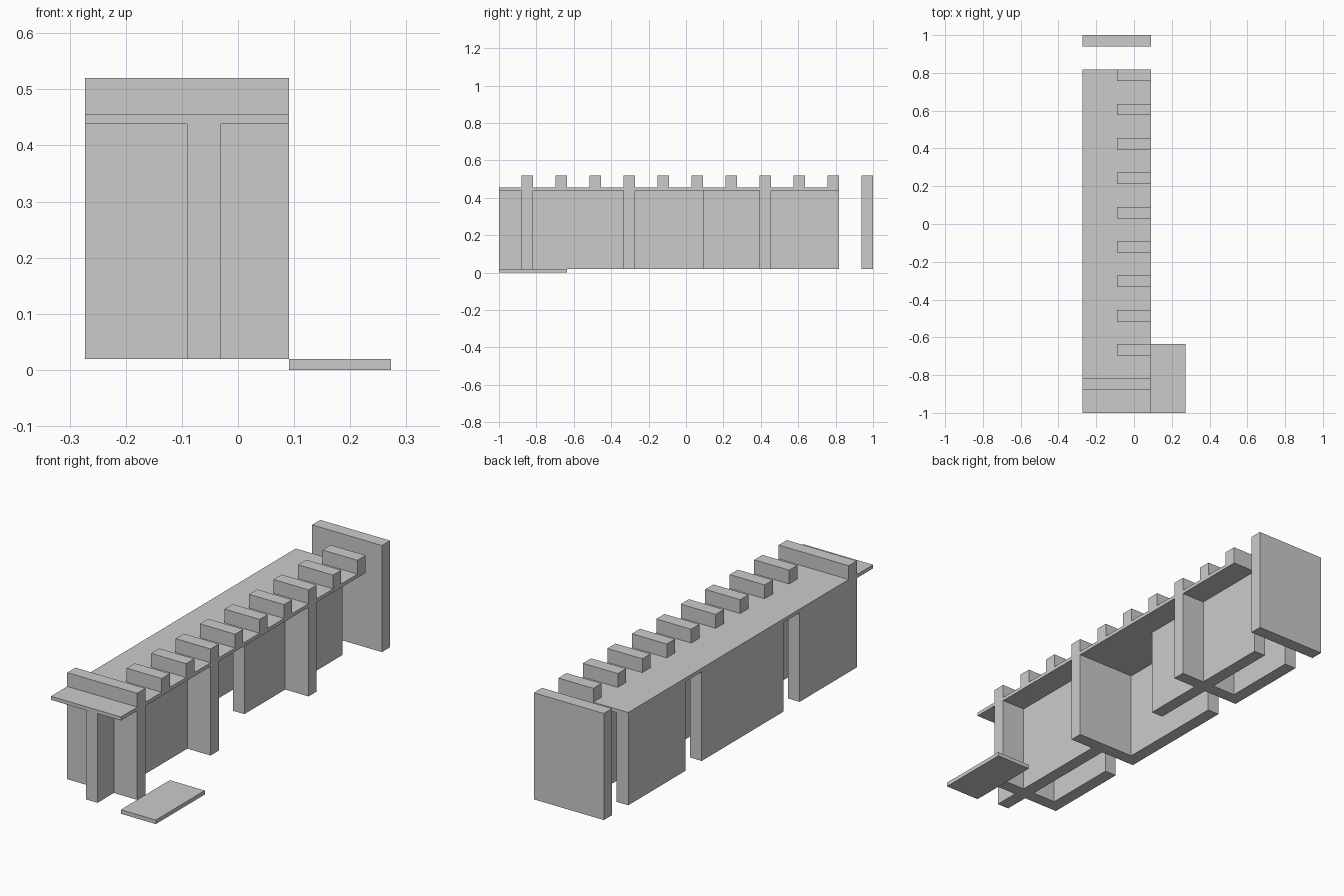
import bpy
import bmesh

if "Cube" in bpy.data.objects:
    bpy.data.objects.remove(bpy.data.objects["Cube"])

U = 2 / 11            # grid module
T = U / 3             # wall thickness
FLOOR, SLAB_LOW, SLAB_TOP, TOP = 0.019, 0.438, 0.455, 0.52
LEFT, RIGHT = -1.5 * U, 0.5 * U


def box(name, x, y, z):
    """Axis-aligned box from (min, max) ranges."""
    bm = bmesh.new()
    bmesh.ops.create_cube(bm, size=1)
    for v in bm.verts:
        for i, (lo, hi) in enumerate((x, y, z)):
            v.co[i] = lo if v.co[i] < 0 else hi
    mesh = bpy.data.meshes.new(name)
    bm.to_mesh(mesh)
    bm.free()
    obj = bpy.data.objects.new(name, mesh)
    bpy.context.collection.objects.link(obj)
    return obj


def row(n):
    """y position of grid line n, counted from the front."""
    return -1 + n * U


WIDE = (LEFT, RIGHT)
UNDER = (FLOOR, SLAB_LOW)

# Deck, ground plate and free-standing end wall
box("deck", WIDE, (row(0), row(10)), (SLAB_LOW, SLAB_TOP))
box("ground_plate", (RIGHT, RIGHT + U), (row(0), row(2)), (0, FLOOR))
box("end_wall", WIDE, (row(11) - T, row(11)), (FLOOR, TOP))

# Cross walls: the front one rises above the deck
box("front_parapet_wall", WIDE, (row(1) - T, row(1)), (FLOOR, TOP))
for n in (4, 8):
    box("cross_wall", WIDE, (row(n) - T, row(n)), UNDER)

# Outer walls along the left edge, separated by openings
for y0, y1 in ((row(1), row(3)), (row(4), row(7)), (row(8), row(10))):
    box("outer_wall", (LEFT, LEFT + T), (y0, y1), UNDER)
# Short returns of the outer and centre walls meet the cross walls
for y0, y1 in ((row(0), row(1) - T), (row(1), row(4) - T),
               (row(6), row(8) - T), (row(8), row(10))):
    box("centre_wall", (-U / 2, -U / 2 + T), (y0, y1), UNDER)

# Battlement blocks along the right edge of the deck
for n in range(2, 11):
    box("battlement", (-U / 2, RIGHT), (row(n) - T, row(n)), (SLAB_TOP, TOP))
